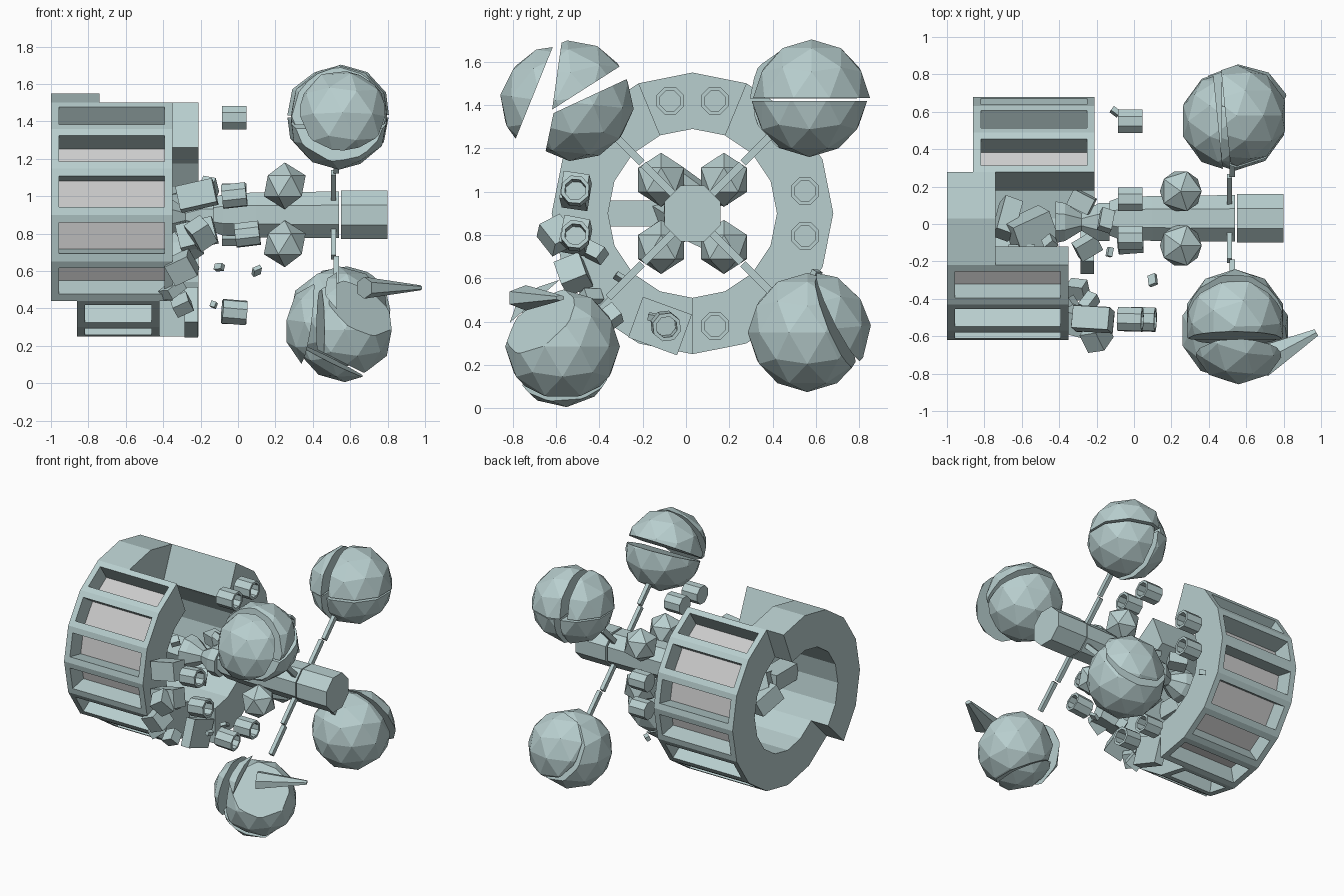
import bpy, bmesh, random
from math import sin, cos, pi, radians
from mathutils import Vector, Matrix, Euler

if "Cube" in bpy.data.objects:
    bpy.data.objects.remove(bpy.data.objects["Cube"])

random.seed(4)
CY, CZ = 0.03, 0.90
STEP = pi / 8
hull = bpy.data.materials.new("hull")
hull.diffuse_color = (0.48, 0.62, 0.62, 1)
hull.use_nodes = True
hull.node_tree.nodes["Principled BSDF"].inputs["Base Color"].default_value = hull.diffuse_color
pane = bpy.data.materials.new("pane_grey")
pane.diffuse_color = (0.62, 0.6, 0.6, 1)
pane.use_nodes = True
pane.node_tree.nodes["Principled BSDF"].inputs["Base Color"].default_value = pane.diffuse_color


def finish(bm, name):
    bmesh.ops.recalc_face_normals(bm, faces=bm.faces)
    me = bpy.data.meshes.new(name)
    bm.to_mesh(me)
    bm.free()
    me.materials.append(hull)
    me.materials.append(pane)
    ob = bpy.data.objects.new(name, me)
    bpy.context.collection.objects.link(ob)
    return ob


def place(loc, rot=(0, 0, 0), size=(1, 1, 1)):
    return Matrix.LocRotScale(Vector(loc), Euler([radians(a) for a in rot]), Vector(size))


def cut(bm, planes):
    """Keep the part of a solid on the positive side of each (normal, distance) plane."""
    for n, d in planes:
        n = Vector(n).normalized()
        bmesh.ops.bisect_plane(bm, geom=bm.verts[:] + bm.edges[:] + bm.faces[:],
                               plane_co=n * d, plane_no=n, clear_inner=True)
        bmesh.ops.holes_fill(bm, edges=[e for e in bm.edges if e.is_boundary])


def box(name, loc, size, rot=(0, 0, 0)):
    bm = bmesh.new()
    bmesh.ops.create_cube(bm, size=1)
    bm.transform(place(loc, rot, size))
    return finish(bm, name)


def lathe(name, profile, sides, loc, rot=(0, 0, 0)):
    """Turn (x, radius) points about the x axis."""
    bm = bmesh.new()
    rows = [[bm.verts.new((x, r * cos((k + .5) * 2 * pi / sides), r * sin((k + .5) * 2 * pi / sides)))
             for k in range(sides)] for x, r in profile]
    for a, b in zip(rows, rows[1:]):
        for k in range(sides):
            j = (k + 1) % sides
            bm.faces.new((a[k], a[j], b[j], b[k]))
    bm.faces.new(rows[0])
    bm.faces.new(rows[-1])
    bm.transform(place(loc, rot))
    return finish(bm, name)


def ring_part(name, first, last, x0, x1, windows=True, ro=0.65, ri=0.39):
    """A run of ring facets with sunken window panels."""
    bm = bmesh.new()
    secs = []
    for k in range(first, last + 1):
        a = k * STEP
        secs.append([bm.verts.new((x, CY + r * cos(a), CZ + r * sin(a)))
                     for x, r in ((x0, ro), (x1, ro), (x1, ri), (x0, ri))])
    outer = []
    for s, t in zip(secs, secs[1:]):
        for i in range(4):
            j = (i + 1) % 4
            f = bm.faces.new((s[i], s[j], t[j], t[i]))
            if i == 0:
                outer.append(f)
    bm.faces.new(secs[0])
    bm.faces.new(secs[-1][::-1])
    bmesh.ops.recalc_face_normals(bm, faces=bm.faces)
    if windows:
        bmesh.ops.inset_individual(bm, faces=outer, thickness=0.06)
        bmesh.ops.inset_individual(bm, faces=outer, thickness=0.0, depth=-0.13)
        for f in outer:
            f.material_index = 1
    return finish(bm, name)


# Habitat ring, broken in two shifted halves
ring_part("ring_front_half", 5, 10, -1.0, -0.35)
ring_part("ring_top_remnant", 3, 5, -1.0, -0.74, False)
ring_part("ring_rear_half", -4, 3, -0.86, -0.21)
ring_part("ring_bottom_remnant", 10, 12, -0.86, -0.42)
box("ring_bottom_strip", (-0.25, -0.12, 0.38), (0.07, 0.24, 0.20), (-20, 0, 0))

# Central spine with flared neck and end section
lathe("spine", [(-0.13, 0.10), (-0.08, 0.12), (0.10, 0.13), (0.54, 0.135)], 8, (0, CY, CZ))
lathe("spine_end", [(0.55, 0.14), (0.80, 0.14)], 8, (0, CY, CZ))
lathe("spine_neck", [(-0.42, 0.12), (-0.37, 0.11), (-0.28, 0.05), (-0.19, 0.11), (-0.13, 0.11)], 8,
      (0, 0.01, CZ - 0.01))

# Broken hub remains inside the ring
box("hub_spoke", (-0.6, -0.25, 0.9), (0.14, 0.28, 0.12))
box("hub_block", (-0.55, -0.04, 0.88), (0.22, 0.18, 0.16), (20, 15, 25))
box("hub_plate", (-0.68, 0.03, 0.84), (0.10, 0.20, 0.12), (-25, 10, -20))

for i, (sy, sz) in enumerate([(1, 1), (1, -1), (-1, 1), (-1, -1)]):
    # Small tanks around the spine
    bm = bmesh.new()
    bmesh.ops.create_icosphere(bm, subdivisions=1, radius=0.125,
                               matrix=place((0.25, CY + sy * 0.145, CZ + sz * 0.155)))
    finish(bm, "small_tank_%d" % i)
    # Diagonal struts towards the large tanks, each snapped once
    ang = 45 * sz if sy > 0 else 180 - 45 * sz
    d = Vector((0, cos(radians(ang)), sin(radians(ang))))
    box("strut_inner_%d" % i, Vector((0.51, CY, CZ)) + d * 0.22, (0.028, 0.20, 0.035), (ang, 0, 0))
    box("strut_outer_%d" % i, Vector((0.525, CY, CZ)) + d * 0.44, (0.028, 0.22, 0.035), (ang, 0, 0))

# Thruster nozzles facing right, front ones knocked askew
for i, k in enumerate((-0.5, 0.5, 3.5, 4.5, 7.5, 8.5, 11.5, 12.5)):
    a = k * STEP
    front = i in (4, 5, 6)
    loc = (0.05 if i == 5 else -0.02, CY + 0.53 * cos(a) - 0.02 * front, CZ + 0.53 * sin(a))
    rot = [random.uniform(-8, 8) for _ in range(3)] if front else (0, 0, 0)
    lathe("nozzle_%d" % i, [(-0.065, 0.068), (0.065, 0.068), (0.065, 0.05), (-0.04, 0.05)], 8, loc, rot)
    if front and i < 6:
        box("nozzle_mount_%d" % i, (-0.22, loc[1], loc[2]), (0.20, 0.12, 0.13), [2 * r for r in rot])


def tank(name, centre, r, pieces):
    """Large tank split into pieces: (cut planes, offset, rotation)."""
    for i, (planes, off, rot) in enumerate(pieces):
        bm = bmesh.new()
        bmesh.ops.create_icosphere(bm, subdivisions=2, radius=r)
        cut(bm, planes)
        bm.transform(place(Vector(centre) + Vector(off), rot))
        finish(bm, "%s_piece_%d" % (name, i))


O = (0, 0, 0)
tank("tank_back_top", (0.54, 0.57, 1.43), 0.27, [
    ([((0, 0, 1), 0.0), ((1, 0.1, 0), -0.06)], (0.01, 0.01, 0.003), O),
    ([((0, 0, 1), 0.0), ((-1, -0.1, 0), 0.07)], (-0.02, -0.02, 0), O),
    ([((0, 0, -1), 0.01), ((1, 0, 0), -0.04)], (0.01, 0, 0), O),
    ([((0, 0, -1), 0.01), ((-1, 0, 0), 0.05)], (-0.02, -0.01, 0), O)])
tank("tank_back_bottom", (0.54, 0.56, 0.35), 0.275, [
    ([((-0.2, -1, -0.4), -0.14)], O, O),
    ([((0.2, 1, 0.4), 0.14)], (0.03, 0.02, 0.01), (5, 0, 3))])
tank("tank_front_bottom", (0.57, -0.57, 0.285), 0.265, [
    ([((0.5, 0, 1), -0.16), ((1, 0.1, 0), -0.13), ((-0.5, 0.6, -0.7), -0.17)], O, O),
    ([((-0.5, 0, -1), 0.165)], (0, 0, -0.015), (4, 0, 0)),
    ([((-1, -0.1, 0), 0.14)], (-0.06, 0, 0.02), (0, 8, 0)),
    ([((0.5, -0.6, 0.7), 0.17), ((-1, 0, 0), 0.02)], (-0.02, 0, 0.05), O)])
tank("tank_front_top", (0.54, -0.53, 1.42), 0.27, [
    ([((0, -1, 0.25), 0.12)], (0.02, -0.06, -0.01), (-8, 0, 0)),
    ([((0, 1, -0.25), -0.09), ((0, -0.5, 1), 0.01)], (0, 0.01, 0.01), (6, 0, 0)),
    ([((0, 1, -0.1), -0.09), ((0, 0.6, -1), 0.0)], (0, 0.02, -0.01), (-6, 0, 0))])

# Splinter thrown clear of the front tank, drawn out to a tip
bm = bmesh.new()
bmesh.ops.create_cone(bm, segments=6, radius1=0.13, radius2=0.03, depth=0.34, cap_ends=True)
bm.transform(place((0.825, -0.66, 0.51), (90, 0, 118), (0.75, 0.45, 1)))
finish(bm, "tank_splinter")

# Loose hull fragments along the broken edges
for i, p in enumerate([(-0.24, -0.42, 0.72), (-0.3, -0.52, 0.62), (-0.2, -0.6, 0.8), (-0.35, -0.45, 0.5),
                       (-0.25, -0.12, 0.8), (-0.28, 0.12, 0.98), (-0.15, 0.02, 1.05), (-0.3, -0.35, 0.42),
                       (-0.13, -0.15, 0.42), (0.1, -0.3, 0.6), (-0.1, 0.6, 0.62), (-0.45, -0.1, 1.0)]):
    s = 0.13 if i < 8 else 0.06
    box("fragment_%d" % i, p, [random.uniform(0.3, 1.1) * s for _ in range(3)],
        [random.uniform(-40, 40) for _ in range(3)])
